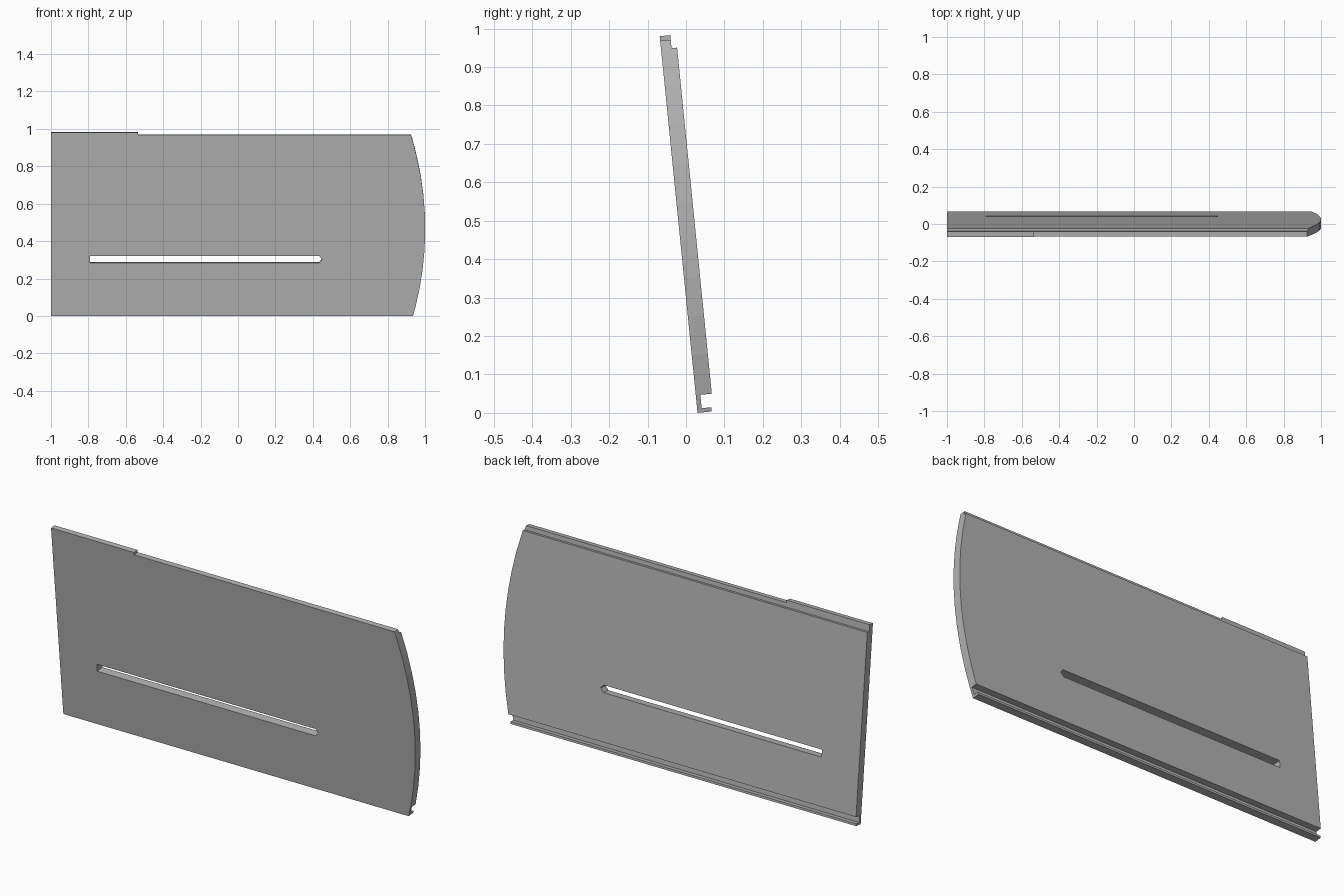
import bpy
import bmesh
from mathutils import Vector

cube = bpy.data.objects.get("Cube")
if cube:
    bpy.data.objects.remove(cube, do_unlink=True)

GREY = (0.45, 0.45, 0.45, 1.0)
HEIGHT = 0.985      # along the tilted panel
THICK = 0.042
TILT = 0.1          # radians, top leans to the front


def make_material(name, colour):
    mat = bpy.data.materials.new(name)
    mat.use_nodes = True
    mat.diffuse_color = colour
    mat.node_tree.nodes["Principled BSDF"].inputs["Base Color"].default_value = colour
    return mat


def prism(name, points, depth):
    """Extrude a closed 3D outline along a vector."""
    bm = bmesh.new()
    face = bm.faces.new([bm.verts.new(p) for p in points])
    out = bmesh.ops.extrude_face_region(bm, geom=[face])
    verts = [v for v in out["geom"] if isinstance(v, bmesh.types.BMVert)]
    bmesh.ops.translate(bm, verts=verts, vec=Vector(depth))
    bmesh.ops.recalc_face_normals(bm, faces=bm.faces)
    mesh = bpy.data.meshes.new(name)
    bm.to_mesh(mesh)
    bm.free()
    obj = bpy.data.objects.new(name, mesh)
    bpy.context.collection.objects.link(obj)
    return obj


def cutter(name, outline):
    """Upright outline in x and z, pushed right through the panel."""
    obj = prism(name, [(x, -0.1, z) for x, z in outline], (0, 0.3, 0))
    obj.hide_render = True
    return obj


def boolean(target, tool, operation):
    mod = target.modifiers.new(tool.name, "BOOLEAN")
    mod.object = tool
    mod.operation = operation
    mod.solver = "EXACT"
    bpy.context.view_layer.objects.active = target
    bpy.ops.object.modifier_apply(modifier=mod.name)
    bpy.data.objects.remove(tool, do_unlink=True)


# Panel cross-section: grooved bottom rail, stepped top lip
section = [(0, 0), (0.037, 0), (0.037, 0.011), (0.012, 0.011), (0.012, 0.046),
           (THICK, 0.046), (THICK, 0.951), (0.0275, 0.951),
           (0.0275, HEIGHT), (0, HEIGHT)]
panel = prism("panel", [(-1, y, z) for y, z in section], (2.1, 0, 0))

# Bowed right-hand end
STEPS = 11
heights = [-0.05 + 1.1 * i / STEPS for i in range(STEPS + 1)]
bow = [(1.001 - 0.297 * (z - 0.466) ** 2, z) for z in heights]
boolean(panel, cutter("bowed_outline", [(-1.2, 1.05), (-1.2, -0.05)] + bow), "INTERSECT")

# Lowered stretch of the top lip
boolean(panel, cutter("lip_notch", [(-0.535, 0.973), (1.2, 0.973), (1.2, 1.2),
                                    (-0.535, 1.2)]), "DIFFERENCE")

# Long slot with a blunt point at one end
boolean(panel, cutter("slot", [(-0.79, 0.285), (0.434, 0.285), (0.45, 0.304),
                               (0.434, 0.322), (-0.79, 0.322)]), "DIFFERENCE")

panel.data.materials.clear()
panel.data.materials.append(make_material("plain grey", GREY))
for poly in panel.data.polygons:
    poly.material_index = 0
panel.rotation_euler.x = TILT
panel.location.y = 0.03
